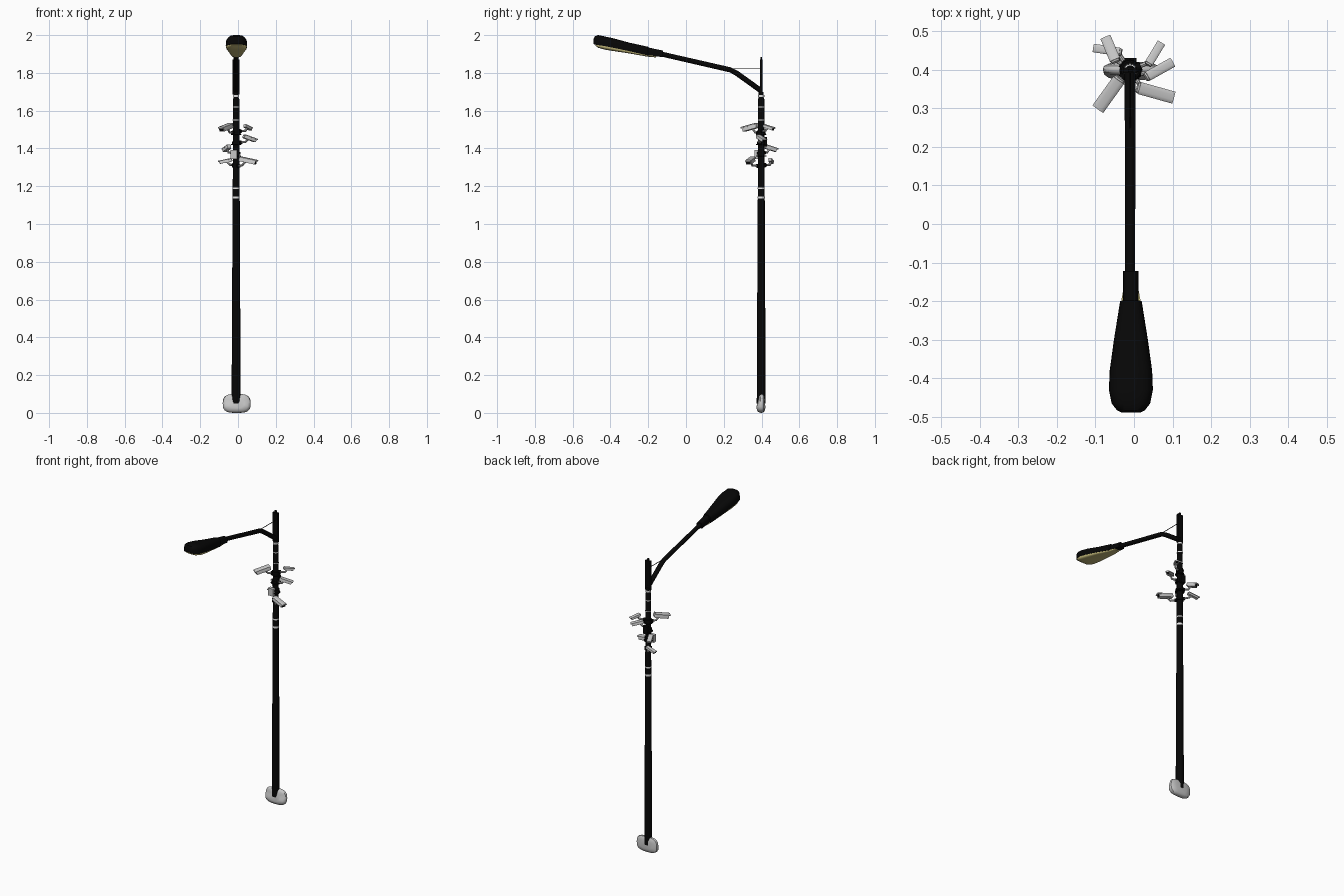
import bpy, bmesh, math
from mathutils import Vector

if "Cube" in bpy.data.objects:
    bpy.data.objects.remove(bpy.data.objects["Cube"])

PX, PY = -0.01, 0.398  # pole axis


def mat(name, r, g, b):
    m = bpy.data.materials.new(name)
    m.diffuse_color = (r, g, b, 1)
    m.use_nodes = True
    m.node_tree.nodes["Principled BSDF"].inputs["Base Color"].default_value = m.diffuse_color
    return m


BLACK = mat("black_metal", 0.002, 0.002, 0.002)
GREY = mat("light_grey", 0.57, 0.57, 0.57)
LENS = mat("khaki_lens", 0.6, 0.53, 0.21)
SILVER = mat("white_band", 0.8, 0.8, 0.8)


def loft(name, rings, material, smooth=True):
    """Skin a list of equal-length point rings and cap both ends."""
    bm = bmesh.new()
    vs = [[bm.verts.new(p) for p in ring] for ring in rings]
    n = len(vs[0])
    for a, b in zip(vs, vs[1:]):
        for i in range(n):
            j = (i + 1) % n
            bm.faces.new((a[i], a[j], b[j], b[i]))
    bm.faces.new(vs[0][::-1])
    bm.faces.new(vs[-1])
    bmesh.ops.recalc_face_normals(bm, faces=bm.faces[:])
    me = bpy.data.meshes.new(name)
    bm.to_mesh(me)
    bm.free()
    me.materials.append(material)
    ob = bpy.data.objects.new(name, me)
    bpy.context.collection.objects.link(ob)
    if smooth:
        bpy.ops.object.select_all(action='DESELECT')
        ob.select_set(True)
        bpy.context.view_layer.objects.active = ob
        bpy.ops.object.shade_smooth_by_angle(angle=math.radians(40))
    return ob


def circle(n):
    return [(math.cos(2 * math.pi * i / n), math.sin(2 * math.pi * i / n)) for i in range(n)]


def power(v, e):
    return math.copysign(abs(v) ** e, v)


def turned(name, profile, material, x=PX, y=PY, n=16):
    """Vertical turned part from (radius, z) pairs."""
    return loft(name, [[(x + r * c, y + r * s, z) for c, s in circle(n)] for r, z in profile], material)


def tube(name, pts, radii, material, n=12):
    """Tube along a path with mitred joints."""
    pts = [Vector(p) for p in pts]
    rings = []
    for i, p in enumerate(pts):
        d = (pts[min(i + 1, len(pts) - 1)] - pts[max(i - 1, 0)]).normalized()
        side = d.cross(Vector((0, 0, 1)))
        side = side.normalized() if side.length > 1e-4 else Vector((1, 0, 0))
        up = side.cross(d)
        rings.append([p + radii[i] * (side * c + up * s) for c, s in circle(n)])
    return loft(name, rings, material)


def box(name, lo, hi, material):
    sq = [(0, 0), (1, 0), (1, 1), (0, 1)]
    rings = [[(lo[0] + (hi[0] - lo[0]) * a, lo[1] + (hi[1] - lo[1]) * b, z) for a, b in sq]
             for z in (lo[2], hi[2])]
    return loft(name, rings, material, False)


# tapering pole
turned("pole", [(.0235, .05), (.0225, .55), (.021, .56), (.0195, 1.12), (.018, 1.13),
                (.017, 1.66), (.013, 1.67), (.013, 1.70)], BLACK)
for i, (z, r, h) in enumerate(((1.14, .0192, .006), (1.19, .0188, .004), (1.55, .0178, .002),
                               (1.62, .0176, .003), (1.678, .0165, .005))):
    turned(f"pole_band_{i}", [(r, z - h), (r, z + h)], SILVER)

# upper mounting channel
box("mount_plate", (PX - .018, PY - .007, 1.685), (PX + .018, PY + .007, 1.872), BLACK)
box("mount_tip", (PX - .006, PY - .004, 1.87), (PX + .006, PY + .004, 1.885), BLACK)

# lamp arm and tie rod
tube("lamp_arm", [(PX, PY, 1.705), (PX, .27, 1.797), (PX, .235, 1.816), (PX, -.14, 1.902)],
     [.014, .014, .0135, .013], BLACK)
tube("tie_rod", [(PX, PY, 1.822), (PX, .23, 1.822)], [.002, .002], BLACK, 6)

# lamp head: (y, half width, rim z, top z)
HX = -.008
HEAD = [(-.122, .02, 1.883, 1.918), (-.198, .02, 1.893, 1.934), (-.2, .028, 1.892, 1.938),
        (-.3, .044, 1.915, 1.96), (-.38, .055, 1.932, 1.982), (-.43, .057, 1.942, 1.993),
        (-.465, .05, 1.947, 2.0), (-.483, .036, 1.95, 1.994), (-.489, .024, 1.953, 1.982)]


def head_ring(y, w, z0, z1):
    arc = [(math.cos(math.pi * i / 14), math.sin(math.pi * i / 14)) for i in range(15)]
    return [(HX + w * power(c, .6), y, z0 + (z1 - z0) * abs(s) ** .6) for c, s in arc]


loft("lamp_head", [head_ring(*h) for h in HEAD], BLACK)
LENS_DEPTH = ((-.16, .018, 1.888, .006), (-.205, .026, 1.893, .007), (-.3, .042, 1.915, .012),
              (-.38, .053, 1.932, .017), (-.43, .055, 1.942, .019), (-.465, .046, 1.947, .014),
              (-.48, .03, 1.95, .006))
loft("lamp_lens", [head_ring(y, w, z + .001, z - d) for y, w, z, d in LENS_DEPTH], LENS)

# rounded base cover, thinner above so the pole shows in front of it
base = []
for y, k in ((-.025, .5), (-.020, .8), (-.011, .96), (0, 1), (.011, .96), (.018, .8), (.022, .5)):
    ring = []
    for c, s in circle(28):
        z = .05 + .05 * k * power(s, .7)
        t = min(max((z - .035) / .03, 0), 1)
        ring.append((-.007 + .074 * k * power(c, .6), .398 + y * (1 - .3 * t) + .004 * t, z))
    base.append(ring)
loft("base_cover", base, GREY)


def camera(name, tip, root, w):
    """Bullet camera: housing, overhanging hood, glass and bracket."""
    tip, root = Vector(tip), Vector(root)
    d = (tip - root).normalized()
    side = d.cross(Vector((0, 0, 1))).normalized()
    up = side.cross(d)

    def section(p, hw, hb, ht):
        shape = [(-1, -hb), (1, -hb), (1, ht * .5), (.8, ht * .85), (.4, ht),
                 (-.4, ht), (-.8, ht * .85), (-1, ht * .5)]
        return [p + side * a * hw + up * b for a, b in shape]

    h = w / 2
    front = tip - d * .008
    loft(name + "_housing", [section(root, h * .75, h * .55, h * .6),
                             section(root + d * .006, h * .9, h * .75, h * .75),
                             section(front, h * .9, h * .75, h * .75)], GREY)
    # hood
    loft(name + "_hood", [section(root + d * .004 + up * h * .4, h, h * .1, h * .5),
                          section(tip + up * h * .4, h, h * .1, h * .5)], GREY)
    # glass
    loft(name + "_glass", [section(front, h * .7, h * .55, h * .4),
                           section(front + d * .002, h * .7, h * .55, h * .4)], BLACK)
    # bracket: from under the housing to the pole clamp
    mid = root + (tip - root) * .35 - up * h * .6
    low = root + (tip - root) * .15 - Vector((0, 0, w * .8 + .006))
    pole = Vector((PX, PY, low.z - .004))
    tube(name + "_bracket", [mid, low, pole], [.006, .006, .006], GREY, 8)
    out = (low - pole).normalized()
    tube(name + "_foot", [pole + out * .014, pole + out * .03], [.012, .01], BLACK, 10)
    turned(name + "_clamp", [(.023, pole.z - .006), (.023, pole.z + .006)], BLACK)


CAMERAS = [
    ("camera_top_front_left", (-.092, .300, 1.500), (-.036, .378, 1.522), .034),
    ("camera_top_back_right", (.070, .468, 1.502), (.036, .412, 1.520), .022),
    ("camera_mid_right", (.098, .418, 1.440), (.030, .380, 1.465), .026),
    ("camera_mid_back_left", (-.073, .482, 1.390), (-.047, .420, 1.410), .028),
    ("camera_low_front_right", (.101, .328, 1.325), (.008, .354, 1.345), .032),
    ("camera_low_back_left", (-.104, .456, 1.325), (-.032, .445, 1.340), .022),
]
for c in CAMERAS:
    camera(*c)

# junction boxes and cable hoops between the cameras
box("junction_box_front", (-.04, .362, 1.345), (-.004, .385, 1.392), GREY)
box("junction_box_back", (-.025, .412, 1.41), (.006, .43, 1.46), BLACK)
for i, z in enumerate((1.36, 1.42, 1.475)):
    turned(f"cable_hoop_{i}", [(.026, z - .003), (.028, z), (.026, z + .003)], BLACK)
